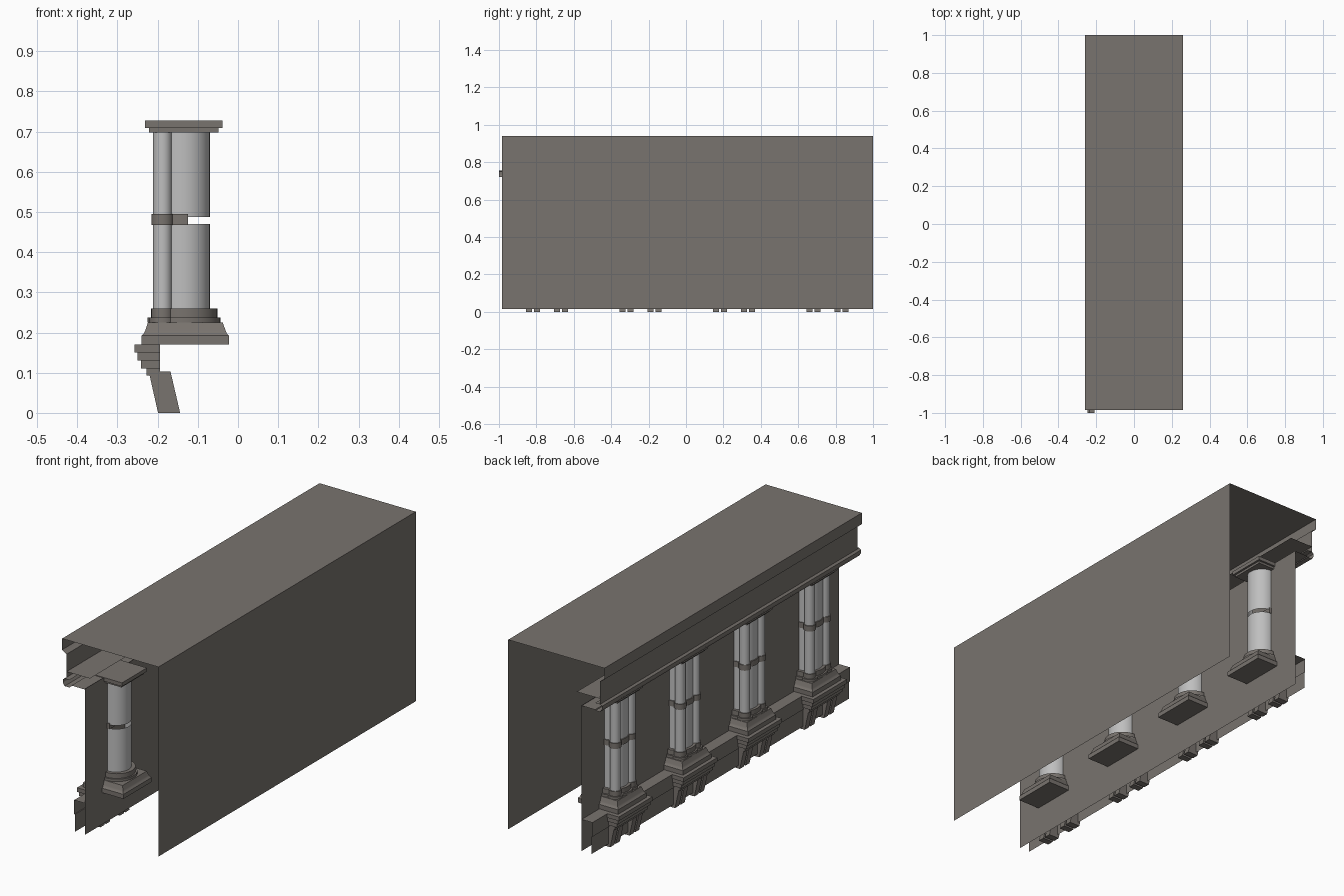
import bpy, bmesh, math

if "Cube" in bpy.data.objects:
    bpy.data.objects.remove(bpy.data.objects["Cube"])

def mat(name, col):
    m = bpy.data.materials.new(name)
    m.diffuse_color = (*col, 1)
    m.use_nodes = True
    m.node_tree.nodes["Principled BSDF"].inputs["Base Color"].default_value = m.diffuse_color
    return m

STONE = mat("warm grey stone", (0.19, 0.172, 0.156))
SHAFT = mat("pale grey shaft", (0.52, 0.52, 0.52))
Y0, Y1 = -0.985, 1.0
WALL_X = -0.137
GROUPS = [0.007 + d for d in (-0.75, -0.25, 0.25, 0.75)]

def finish(name, bm, m, smooth=False):
    me = bpy.data.meshes.new(name)
    bm.to_mesh(me)
    bm.free()
    me.materials.append(m)
    ob = bpy.data.objects.new(name, me)
    bpy.context.collection.objects.link(ob)
    if smooth:
        bpy.ops.object.select_all(action='DESELECT')
        ob.select_set(True)
        bpy.context.view_layer.objects.active = ob
        bpy.ops.object.shade_smooth_by_angle(angle=math.radians(35))
    return ob

def sheet(name, pts, y0=Y0, y1=Y1):
    """Open profile of (x, z) points swept along y, without end caps."""
    bm = bmesh.new()
    a = [bm.verts.new((x, y0, z)) for x, z in pts]
    b = [bm.verts.new((x, y1, z)) for x, z in pts]
    for i in range(len(pts) - 1):
        bm.faces.new((a[i], b[i], b[i + 1], a[i + 1]))
    return finish(name, bm, STONE)

def prism(bm, pts, y0, y1):
    """Closed (x, z) outline extruded along y."""
    a = [bm.verts.new((x, y0, z)) for x, z in pts]
    b = [bm.verts.new((x, y1, z)) for x, z in pts]
    n = len(pts)
    fs = [bm.faces.new(a), bm.faces.new(b[::-1])]
    for i in range(n):
        fs.append(bm.faces.new((a[i], b[i], b[(i + 1) % n], a[(i + 1) % n])))
    bmesh.ops.recalc_face_normals(bm, faces=fs)

def stack(bm, cx, cy, levels):
    """Square tiers: list of (half width, z) joined into one lofted block."""
    rings = [[bm.verts.new((cx + sx * h, cy + sy * h, z))
              for sx, sy in ((-1, -1), (1, -1), (1, 1), (-1, 1))] for h, z in levels]
    fs = [bm.faces.new(rings[0][::-1]), bm.faces.new(rings[-1])]
    for r, s in zip(rings, rings[1:]):
        for i in range(4):
            j = (i + 1) % 4
            fs.append(bm.faces.new((r[i], r[j], s[j], s[i])))
    bmesh.ops.recalc_face_normals(bm, faces=fs)

def drum(bm, cx, cy, r, z0, z1, caps=True, arc=None, n=32):
    """Upright cylinder; arc limits it to the part around the -x side."""
    if arc:
        ang = [math.pi - arc + 2 * arc * i / n for i in range(n + 1)]
    else:
        ang = [2 * math.pi * i / n for i in range(n)]
    p = [(cx + r * math.cos(t), cy + r * math.sin(t)) for t in ang]
    a = [bm.verts.new((x, y, z0)) for x, y in p]
    b = [bm.verts.new((x, y, z1)) for x, y in p]
    k = len(p)
    for i in range(k):
        j = (i + 1) % k
        bm.faces.new((a[i], a[j], b[j], b[i]))
    if caps:
        bm.faces.new(a[::-1])
        bm.faces.new(b)

# roof, back wall, inner wall
sheet("roof", [(-0.26, 0.94), (0.26, 0.94)])
sheet("back_wall", [(0.26, 0.94), (0.26, 0.015)])
sheet("gallery_wall", [(WALL_X, 0.015), (WALL_X, 0.727)])

# cornice, frieze and architrave
sheet("cornice_and_frieze", [(-0.26, 0.94), (-0.26, 0.885), (-0.25, 0.878),
                             (-0.236, 0.87), (-0.236, 0.755)])
sheet("frieze_shelf", [(-0.236, 0.785), (-0.11, 0.785)])
sheet("architrave_moulding", [(-0.21, 0.757), (-0.236, 0.757), (-0.246, 0.75),
                              (-0.246, 0.735), (-0.236, 0.72), (-0.21, 0.72)], -1.0, Y1)
sheet("architrave_soffit", [(-0.21, 0.724), (WALL_X, 0.724)])

# lower ledge band
sheet("ledge_band", [(WALL_X, 0.169), (-0.195, 0.169), (-0.195, 0.1),
                     (-0.191, 0.1), (-0.191, 0.015)])

bases, caps, rings, corbels, teeth, shafts = (bmesh.new() for _ in range(6))
THIN_X, THIN_DY = -0.188, 0.057
for cy in GROUPS:
    thin = [cy - THIN_DY, cy + THIN_DY]
    # square pedestal and round base mouldings
    stack(bases, -0.131, cy, [(0.109, 0.17), (0.109, 0.192), (0.103, 0.198),
                              (0.1, 0.205), (0.093, 0.225)])
    drum(bases, -0.134, cy, 0.091, 0.225, 0.237)
    drum(bases, -0.134, cy, 0.083, 0.237, 0.26)
    for ty in thin:
        drum(bases, THIN_X, ty, 0.034, 0.225, 0.237, n=24)
        drum(bases, THIN_X, ty, 0.028, 0.237, 0.26, n=24)
    # large shaft in two lengths, slim shafts on the outside
    drum(shafts, WALL_X, cy, 0.067, 0.26, 0.47, caps=False, n=40)
    drum(shafts, WALL_X, cy, 0.067, 0.487, 0.70, caps=False, n=40)
    for ty in thin:
        drum(shafts, THIN_X, ty, 0.0235, 0.26, 0.70, caps=False, n=24)
        drum(rings, THIN_X, ty, 0.0275, 0.468, 0.495, n=24)
    # shaft ring, outer half only
    drum(rings, WALL_X, cy, 0.0715, 0.468, 0.495, arc=math.radians(100))
    # square capital
    stack(caps, -0.135, cy, [(0.086, 0.698), (0.086, 0.709)])
    stack(caps, -0.135, cy, [(0.096, 0.709), (0.096, 0.727)])
    # stepped corbel
    for x, z0, z1, h in ((-0.258, 0.15, 0.17, 0.13), (-0.25, 0.13, 0.15, 0.125),
                         (-0.241, 0.11, 0.13, 0.12), (-0.228, 0.093, 0.11, 0.115)):
        prism(corbels, [(x, z0), (x, z1), (-0.194, z1), (-0.194, z0)], cy - h, cy + h)
    # raked teeth under the corbel
    for s in (-1, 1):
        for d in (0.053, 0.096):
            y = cy + s * d
            prism(teeth, [(-0.222, 0.103), (-0.168, 0.103), (-0.144, 0.0), (-0.199, 0.0)],
                  y - 0.016, y + 0.016)

finish("column_bases", bases, STONE, True)
finish("column_shafts", shafts, SHAFT, True)
finish("shaft_rings", rings, STONE, True)
finish("capitals", caps, STONE)
finish("corbel_steps", corbels, STONE)
finish("corbel_teeth", teeth, STONE)
